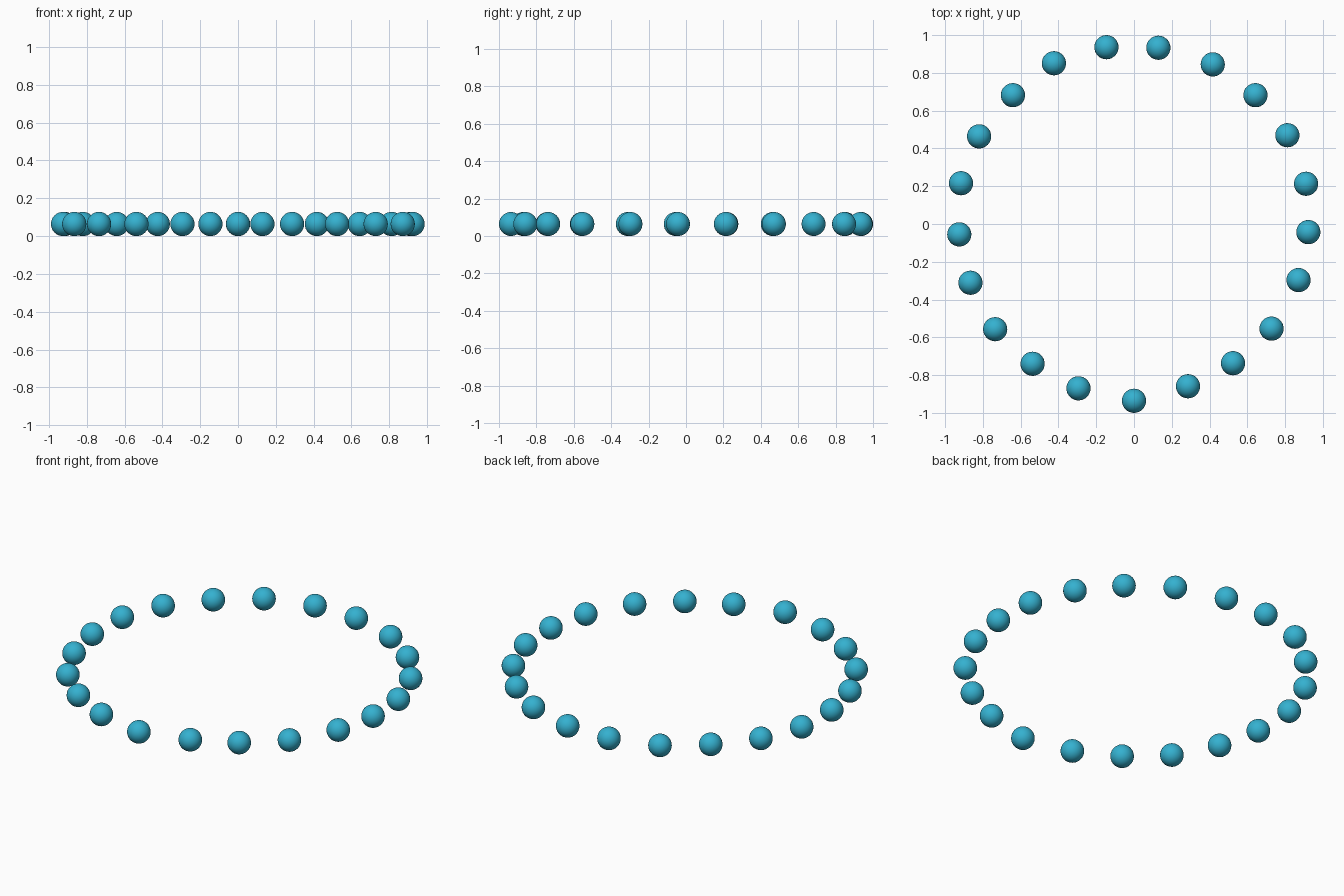
import bpy
from mathutils import Vector

cube = bpy.data.objects.get("Cube")
if cube:
    bpy.data.objects.remove(cube, do_unlink=True)

RADIUS = 0.064

# Glossy teal used by every bead
teal = bpy.data.materials.new("teal")
teal.use_nodes = True
colour = (0.035, 0.44, 0.63, 1)
teal.diffuse_color = colour
teal.node_tree.nodes["Principled BSDF"].inputs["Base Color"].default_value = colour

# Bead centres, clockwise from the back, slightly uneven around the ring
centres = [
    (-0.146, 0.936), (0.129, 0.933), (0.417, 0.845), (0.643, 0.682),
    (0.812, 0.470), (0.911, 0.213), (0.923, -0.043), (0.871, -0.297),
    (0.728, -0.554), (0.524, -0.737), (0.286, -0.859), (0.0, -0.936),
    (-0.294, -0.870), (-0.537, -0.740), (-0.735, -0.557), (-0.866, -0.311),
    (-0.925, -0.055), (-0.916, 0.216), (-0.820, 0.464), (-0.641, 0.682),
    (-0.424, 0.851),
]

# One smooth sphere, shared by the whole ring
bpy.ops.mesh.primitive_uv_sphere_add(segments=32, ring_count=16, radius=RADIUS)
first = bpy.context.object
bpy.ops.object.shade_smooth()
first.data.name = "bead"
first.data.materials.append(teal)

# Ring of beads
for i, (x, y) in enumerate(centres):
    bead = first if i == 0 else first.copy()
    bead.name = f"bead_{i + 1:02d}"
    bead.location = Vector((x, y, RADIUS))
    if i:
        bpy.context.collection.objects.link(bead)
